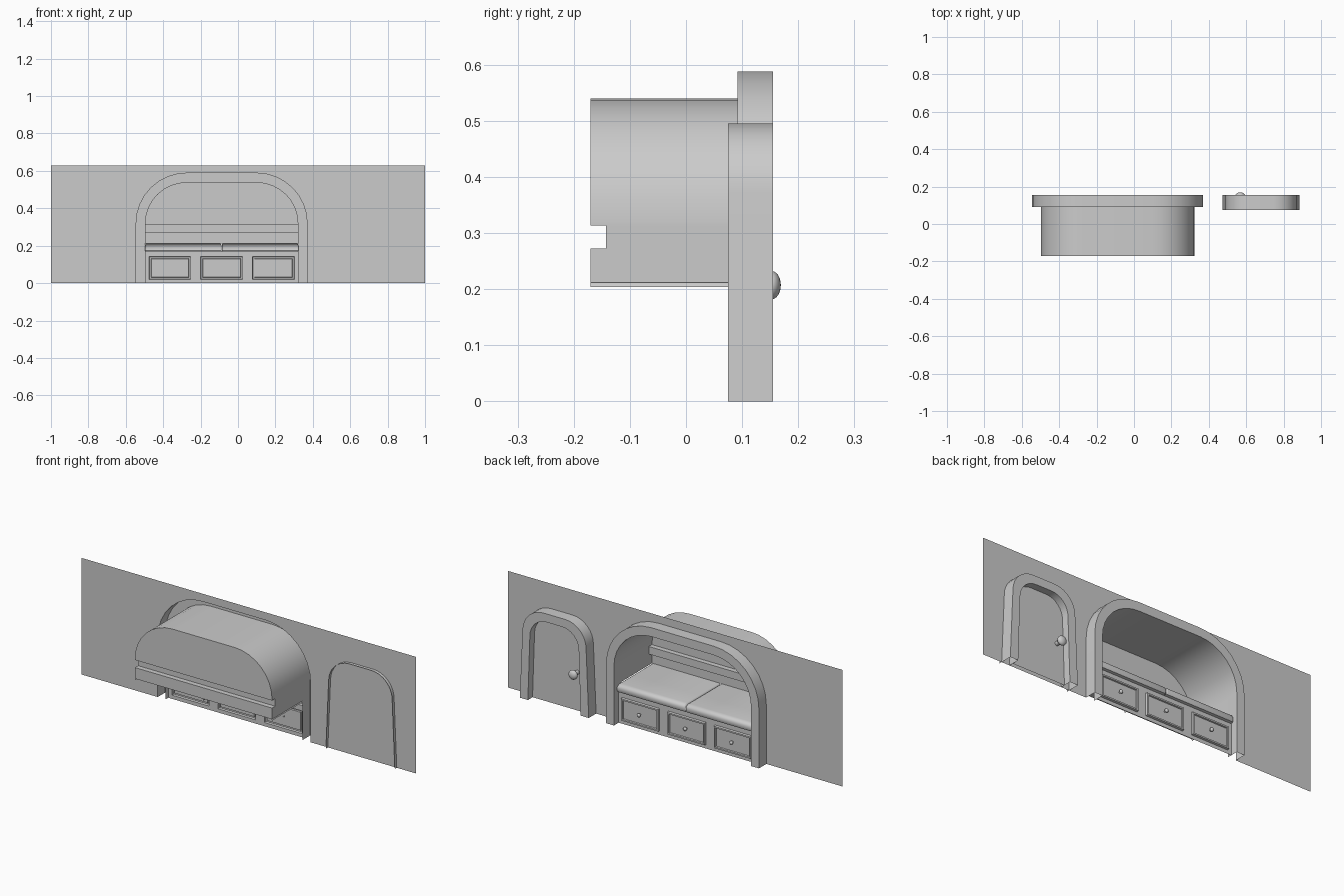
import bpy, bmesh, math
from mathutils import Vector, Matrix

if "Cube" in bpy.data.objects:
    bpy.data.objects.remove(bpy.data.objects["Cube"])

WALL_Y, FRONT_Y, BACK_Y = 0.092, 0.155, -0.17
CX = -0.0875                      # alcove centre
DX = 0.679                        # door centre


def finish(name, bm, angle=35, recalc=True):
    if recalc:
        bmesh.ops.remove_doubles(bm, verts=bm.verts, dist=1e-5)
        bmesh.ops.recalc_face_normals(bm, faces=bm.faces)
    me = bpy.data.meshes.new(name)
    bm.to_mesh(me)
    bm.free()
    me.shade_smooth()
    me.set_sharp_from_angle(angle=math.radians(angle))
    ob = bpy.data.objects.new(name, me)
    bpy.context.collection.objects.link(ob)
    return ob


def arch(cx, hw0, hw1, spring, top, rx, n=8, z0=0.0):
    """Open arch outline (x, z) from left foot to right foot."""
    half = [(hw0, z0)]
    for i in range(n + 1):
        a = math.pi / 2 * i / n
        half.append((hw1 - rx + rx * math.cos(a), spring + (top - spring) * math.sin(a)))
    return [(cx - x, z) for x, z in half] + [(cx + x, z) for x, z in reversed(half)]


def at_y(pts, y):
    return [(x, y, z) for x, z in pts]


def loft(bm, rings):
    rows = [[bm.verts.new(p) for p in r] for r in rings]
    for a, b in zip(rows, rows[1:]):
        for i in range(len(a) - 1):
            bm.faces.new((a[i], a[i + 1], b[i + 1], b[i]))
    return rows


def ngon(bm, pts):
    return bm.faces.new([bm.verts.new(p) for p in pts])


def knob(name, centre, r, ry, stem_y):
    bm = bmesh.new()
    bmesh.ops.create_uvsphere(bm, u_segments=20, v_segments=12, radius=r,
                              matrix=Matrix.Translation(centre) @ Matrix.Diagonal((1, ry / r, 1, 1)))
    length = centre[1] - stem_y
    bmesh.ops.create_cone(bm, segments=16, radius1=r * .45, radius2=r * .45, depth=length,
                          matrix=Matrix.Translation((centre[0], stem_y + length / 2, centre[2]))
                          @ Matrix.Rotation(math.pi / 2, 4, 'X'))
    finish(name, bm, recalc=False)


outer = arch(CX, 0.457, 0.457, 0.32, 0.588, 0.27)
inner = arch(CX, 0.41, 0.41, 0.32, 0.54, 0.225)

# Wall sheet with the alcove opening
bm = bmesh.new()
ngon(bm, at_y([(-1, 0)] + outer + [(1, 0), (1, 0.63), (-1, 0.63)], WALL_Y))
finish("wall", bm)

# Alcove surround, open at the back
bm = bmesh.new()
loft(bm, [at_y(outer, WALL_Y), at_y(outer, FRONT_Y), at_y(inner, FRONT_Y), at_y(inner, WALL_Y)])
finish("alcove_surround", bm)

# Alcove vault: arched roof, notched sides, back panel with a raised rail
roof = arch(CX, 0.41, 0.41, 0.32, 0.54, 0.225, z0=0.313)
bm = bmesh.new()
loft(bm, [at_y(roof, WALL_Y), at_y(roof, BACK_Y)])
ngon(bm, at_y(roof, BACK_Y))
rail = [(BACK_Y, 0.212), (BACK_Y, 0.272), (-0.143, 0.272), (-0.143, 0.313), (BACK_Y, 0.313)]
ends = (CX - 0.41, CX + 0.41)
loft(bm, [[(x, y, z) for y, z in rail] for x in ends])
for x in ends:
    ngon(bm, [(x, y, z) for y, z in rail + [(WALL_Y, 0.313), (WALL_Y, 0.212)]])
finish("alcove_vault", bm)

# Seat cushions: sheets rolled over at the front
lip = [(BACK_Y, 0.213), (0.0, 0.213), (0.108, 0.213), (0.12, 0.211), (0.129, 0.205),
       (0.133, 0.196), (0.133, 0.181), (0.129, 0.173), (0.115, 0.17)]
for name, x0, x1 in (("cushion_left", CX - 0.41, CX - 0.001), ("cushion_right", CX + 0.001, CX + 0.41)):
    bm = bmesh.new()
    loft(bm, [[(x, y - (d if i > 2 else 0) * .5, z - (d if z > 0.2 else 0)) for i, (y, z) in enumerate(lip)]
              for x, d in ((x0, .009), (x0 + .003, .003), (x0 + .009, 0),
                           (x1 - .009, 0), (x1 - .003, .003), (x1, .009))])
    finish(name, bm, 50)

# Bench front with three framed drawers
xs = [CX - 0.41, -0.475, -0.253, -0.2, 0.025, 0.077, 0.302, CX + 0.41]
zs = [0, 0.02, 0.142, 0.172]
bm = bmesh.new()
grid = [[bm.verts.new((x, 0.115, z)) for z in zs] for x in xs]
drawers = []
for i in range(len(xs) - 1):
    for j in range(len(zs) - 1):
        f = bm.faces.new((grid[i][j], grid[i][j + 1], grid[i + 1][j + 1], grid[i + 1][j]))
        if i % 2 and j == 1:
            drawers.append(f)
bm.normal_update()
for thick, depth in ((0.002, 0.012), (0.008, 0.0), (0.002, -0.007)):
    bmesh.ops.inset_individual(bm, faces=drawers, thickness=thick, depth=depth, use_even_offset=True)
finish("bench_front", bm, recalc=False)
for i in (1, 3, 5):
    knob("drawer_knob", ((xs[i] + xs[i + 1]) / 2, 0.133, 0.082), 0.01, 0.008, 0.118)

# Door surround: outer skin pokes through the wall
d_out = arch(DX, 0.206, 0.19, 0.37, 0.495, 0.125)
d_in = arch(DX, 0.158, 0.146, 0.35, 0.45, 0.1)
bm = bmesh.new()
loft(bm, [at_y(d_out, 0.075), at_y(d_out, FRONT_Y), at_y(d_in, FRONT_Y), at_y(d_in, WALL_Y)])
finish("door_surround", bm)

# Door leaf and knob
bm = bmesh.new()
ngon(bm, at_y(d_in, 0.115))
finish("door", bm)
knob("door_knob", (0.568, 0.153, 0.207), 0.025, 0.016, 0.114)
